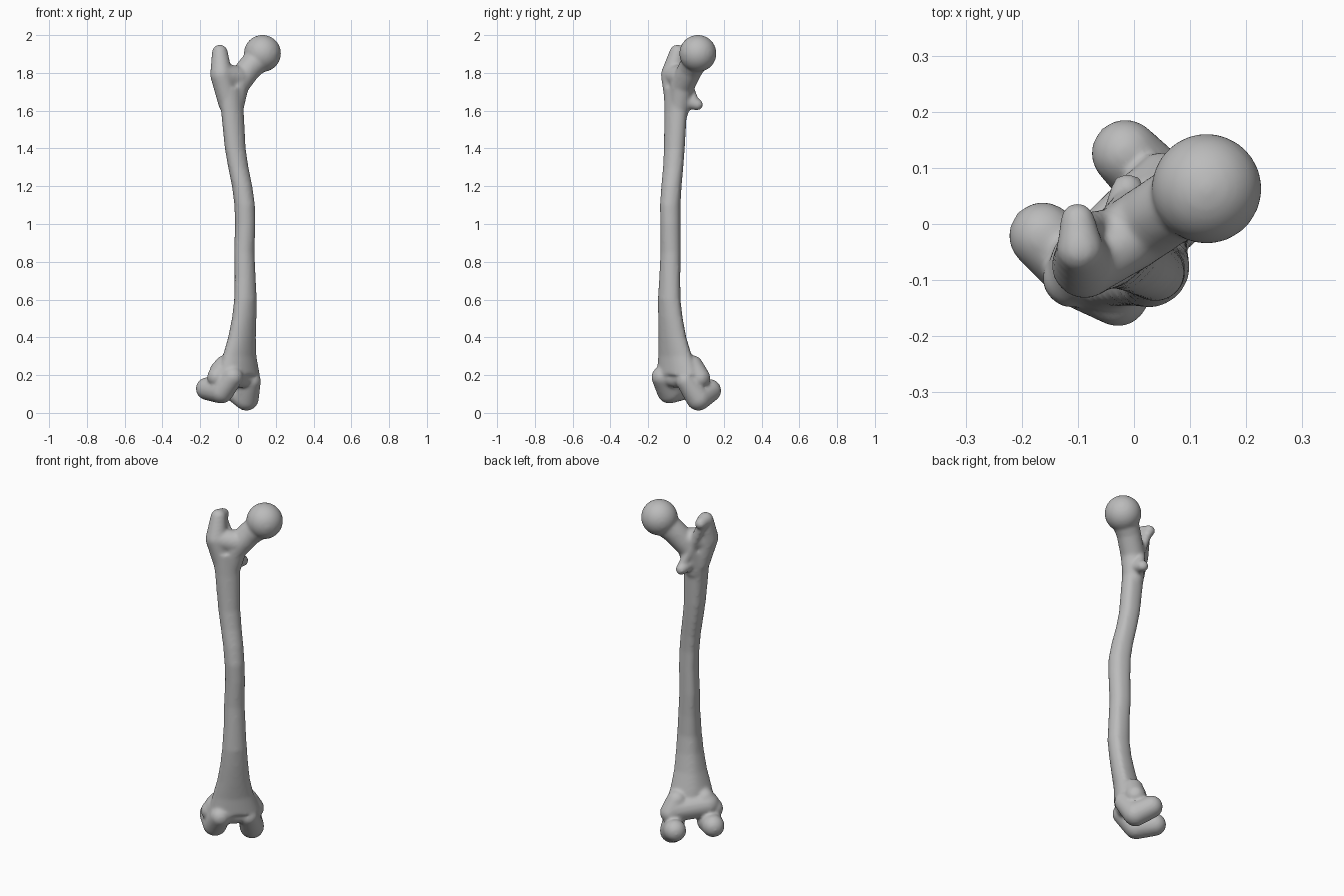
import bpy, bmesh
from math import sin, cos, pi, radians
from mathutils import Vector, Matrix

cube = bpy.data.objects.get("Cube")
if cube:
    bpy.data.objects.remove(cube, do_unlink=True)

bone_grey = bpy.data.materials.new("bone_grey")
bone_grey.use_nodes = True
colour = (0.5, 0.5, 0.5, 1)
bone_grey.diffuse_color = colour
bone_grey.node_tree.nodes["Principled BSDF"].inputs["Base Color"].default_value = colour

bm = bmesh.new()


def limb(*points):
    """Chain of tapered capsules; each point is sideways, back, up, radius."""
    for a, b in zip(points, points[1:]):
        part = bmesh.new()
        for p in (a, b):
            bmesh.ops.create_icosphere(part, subdivisions=3, radius=p[3],
                                       matrix=Matrix.Translation(p[:3]))
        bmesh.ops.delete(part, geom=part.faces[:], context="FACES_ONLY")
        hull = bmesh.ops.convex_hull(part, input=part.verts[:])
        spare = {g for g in hull["geom_interior"] + hull["geom_unused"]
                 if isinstance(g, bmesh.types.BMVert)}
        bmesh.ops.delete(part, geom=list(spare), context="VERTS")
        bmesh.ops.recalc_face_normals(part, faces=part.faces[:])
        mesh = bpy.data.meshes.new("limb_part")
        part.to_mesh(mesh)
        part.free()
        bm.from_mesh(mesh)
        bpy.data.meshes.remove(mesh)


def shaft(stations, sides=32):
    """Loft of rings, pinched at the back into a long ridge."""
    rings = []
    for z, u, v, hu, hv in stations:
        ring = []
        for i in range(sides):
            t = 2 * pi * i / sides
            pinch = 1 - 0.3 * max(sin(t), 0)
            ring.append(bm.verts.new((u + hu * cos(t) * pinch, v + hv * sin(t), z)))
        rings.append(ring)
    for low, high in zip(rings, rings[1:]):
        for i in range(sides):
            j = (i + 1) % sides
            bm.faces.new((low[i], low[j], high[j], high[i]))
    bm.faces.new(rings[0][::-1])
    bm.faces.new(rings[-1])


# Shaft: height, sideways, back, half width, half depth
shaft([(0.2, -0.028, -0.03, 0.14, 0.08), (0.3, -0.035, -0.04, 0.112, 0.071),
       (0.4, -0.036, -0.06, 0.089, 0.064), (0.5, -0.035, -0.076, 0.076, 0.06),
       (0.6, -0.035, -0.086, 0.067, 0.059), (0.72, -0.034, -0.083, 0.06, 0.057),
       (0.85, -0.034, -0.077, 0.056, 0.057), (1.0, -0.031, -0.081, 0.054, 0.059),
       (1.1, -0.034, -0.08, 0.054, 0.06), (1.2, -0.039, -0.066, 0.055, 0.058),
       (1.3, -0.047, -0.045, 0.057, 0.056), (1.4, -0.054, -0.029, 0.06, 0.056),
       (1.6, -0.06, -0.013, 0.068, 0.058), (1.72, -0.062, -0.006, 0.078, 0.06)])

# Ball head and neck
bmesh.ops.create_icosphere(bm, subdivisions=4, radius=0.098,
                           matrix=Matrix.Translation((0.136, -0.047, 1.903)))
limb((0.12, -0.042, 1.88, 0.073), (0.06, -0.024, 1.825, 0.066),
     (-0.02, -0.008, 1.735, 0.066), (-0.05, -0.008, 1.6, 0.056))

# Greater trochanter
limb((-0.066, 0.076, 1.905, 0.031), (-0.1, 0.036, 1.908, 0.042),
     (-0.115, 0.01, 1.79, 0.059), (-0.075, -0.005, 1.64, 0.055))
limb((-0.115, 0.01, 1.79, 0.058), (-0.02, -0.01, 1.775, 0.064))

# Lesser trochanter and the crest joining the two
limb((0.034, 0.05, 1.632, 0.031), (-0.03, 0, 1.66, 0.046))
limb((0.02, 0.035, 1.66, 0.026), (-0.03, 0.035, 1.76, 0.024), (-0.07, 0.062, 1.88, 0.026))

# Lateral condyle and epicondyle
limb((-0.11, -0.07, 0.19, 0.056), (-0.125, 0, 0.115, 0.066), (-0.13, 0.1, 0.128, 0.061))
limb((-0.148, 0.01, 0.19, 0.052), (-0.1, 0, 0.25, 0.055))

# Medial condyle and epicondyle
limb((0.048, -0.05, 0.17, 0.052), (0.078, 0.015, 0.077, 0.066), (0.078, 0.1, 0.118, 0.061))
limb((0.088, 0.015, 0.185, 0.056), (0.05, 0, 0.25, 0.055))

# Lower body and kneecap groove between the condyles
limb((-0.11, 0.005, 0.215, 0.07), (0.055, 0.005, 0.2, 0.068))
limb((-0.105, -0.06, 0.2, 0.052), (-0.025, -0.045, 0.18, 0.048), (0.04, -0.042, 0.19, 0.05))

# Fuse everything into one smooth bone
mesh = bpy.data.meshes.new("thigh_bone")
bm.to_mesh(mesh)
bm.free()
mesh.materials.append(bone_grey)
bone = bpy.data.objects.new("thigh_bone", mesh)
bpy.context.scene.collection.objects.link(bone)
bone.rotation_euler.z = radians(45)
fuse = bone.modifiers.new("fuse", "REMESH")
fuse.mode = "VOXEL"
fuse.voxel_size = 0.008
fuse.use_smooth_shade = True
soften = bone.modifiers.new("soften", "SMOOTH")
soften.factor = 0.5
soften.iterations = 10
for face in mesh.polygons:
    face.use_smooth = True
